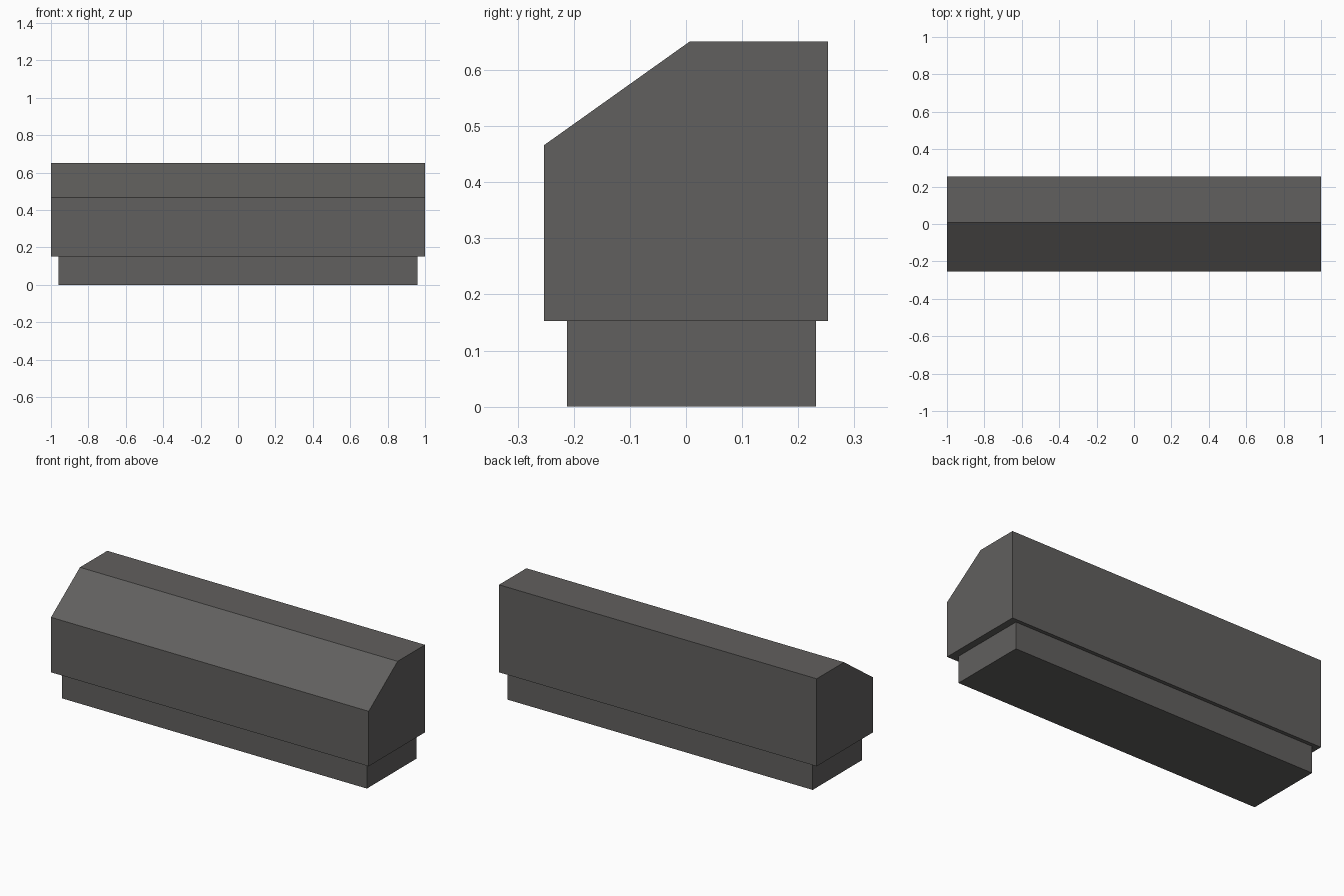
import bpy

if "Cube" in bpy.data.objects:
    bpy.data.objects.remove(bpy.data.objects["Cube"])

# One flat dark grey for the whole model
grey = bpy.data.materials.new("dark_grey")
grey.diffuse_color = (0.12, 0.116, 0.112, 1)
grey.use_nodes = True
grey.node_tree.nodes["Principled BSDF"].inputs["Base Color"].default_value = grey.diffuse_color


def extrude_profile(name, profile, half_width):
    """Closed prism: a (y, z) side profile extruded along x."""
    n = len(profile)
    verts = [(x, y, z) for x in (-half_width, half_width) for y, z in profile]
    faces = [tuple(reversed(range(n))), tuple(range(n, 2 * n))]
    faces += [(i, (i + 1) % n, n + (i + 1) % n, n + i) for i in range(n)]
    mesh = bpy.data.meshes.new(name)
    mesh.from_pydata(verts, [], faces)
    mesh.materials.append(grey)
    obj = bpy.data.objects.new(name, mesh)
    bpy.context.collection.objects.link(obj)
    return obj


BASE_TOP = 0.153

# Recessed base
extrude_profile("recessed_base",
                [(-0.212, 0), (0.232, 0), (0.232, BASE_TOP), (-0.212, BASE_TOP)], 0.96)

# Main body with sloped front top
extrude_profile("sloped_body",
                [(-0.253, BASE_TOP), (0.253, BASE_TOP), (0.253, 0.651),
                 (0.007, 0.651), (-0.253, 0.466)], 1.0)
